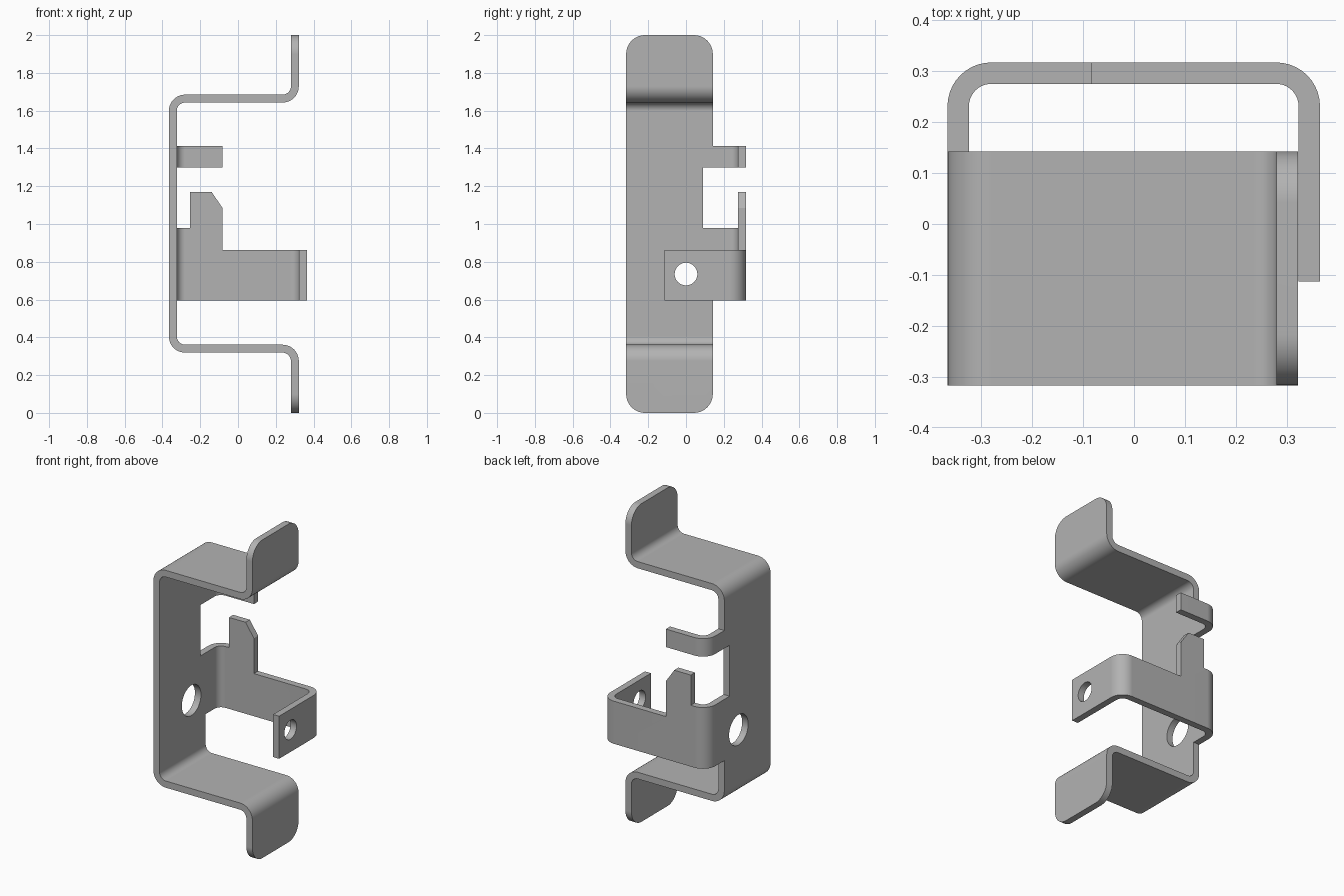
import bpy, bmesh, math
from mathutils import Vector

cube = bpy.data.objects.get("Cube")
if cube:
    bpy.data.objects.remove(cube, do_unlink=True)

T = 0.042        # sheet thickness
BEND = 0.065     # mean bend radius

steel = bpy.data.materials.new("grey steel")
steel.use_nodes = True
GREY = (0.45, 0.45, 0.45, 1)
steel.diffuse_color = GREY
steel.node_tree.nodes["Principled BSDF"].inputs["Base Color"].default_value = GREY


def corner(a, p, b, r, steps=10):
    """Round a right-angled corner p between neighbours a and b."""
    u, v = (a - p).normalized(), (b - p).normalized()
    c = p + (u + v) * r
    angles = [math.pi / 2 * i / steps for i in range(steps + 1)]
    return [c - (v * math.cos(t) + u * math.sin(t)) * r for t in angles]


def bent_sheet(path):
    """Outline of a folded sheet that follows a right-angled centre line."""
    pts = [Vector(p) for p in path]
    dirs = [(b - a).normalized() for a, b in zip(pts, pts[1:])]
    norms = [Vector((-d.y, d.x)) for d in dirs]
    sides = []
    for s in (T / 2, -T / 2):
        off = [pts[0] + norms[0] * s]
        off += [p + (m + n) * s for p, m, n in zip(pts[1:], norms, norms[1:])]
        off.append(pts[-1] + norms[-1] * s)
        line = [off[0]]
        for i in range(1, len(off) - 1):
            turn = dirs[i - 1].cross(dirs[i])
            line += corner(off[i - 1], off[i], off[i + 1], BEND - turn * s)
        sides.append(line + [off[-1]])
    return sides[0] + sides[1][::-1]


def prism(name, outline, axis, lo, hi):
    """Extrude a 2D outline along an axis."""
    place = {"x": lambda p, d: (d, p[0], p[1]),
             "y": lambda p, d: (p[0], d, p[1]),
             "z": lambda p, d: (p[0], p[1], d)}[axis]
    bm = bmesh.new()
    face = bm.faces.new([bm.verts.new(place(p, lo)) for p in outline])
    ext = bmesh.ops.extrude_face_region(bm, geom=[face])
    moved = [g for g in ext["geom"] if isinstance(g, bmesh.types.BMVert)]
    bmesh.ops.translate(bm, verts=moved, vec=Vector(place((0, 0), hi - lo)))
    bmesh.ops.recalc_face_normals(bm, faces=bm.faces)
    mesh = bpy.data.meshes.new(name)
    bm.to_mesh(mesh)
    bm.free()
    mesh.materials.append(steel)
    obj = bpy.data.objects.new(name, mesh)
    bpy.context.collection.objects.link(obj)
    return obj


def select(obj):
    bpy.ops.object.select_all(action="DESELECT")
    obj.select_set(True)
    bpy.context.view_layer.objects.active = obj


def cut(obj, tool, operation):
    mod = obj.modifiers.new("cut", "BOOLEAN")
    mod.operation, mod.solver, mod.object = operation, "EXACT", tool
    select(obj)
    bpy.ops.object.modifier_apply(modifier=mod.name)
    bpy.data.objects.remove(tool, do_unlink=True)


def drill(obj, radius, lo, hi, y=0.0, z=0.735):
    ring = [(y + radius * math.cos(a), z + radius * math.sin(a))
            for a in (math.tau * i / 48 for i in range(48))]
    cut(obj, prism("drill", ring, "x", lo, hi), "DIFFERENCE")


def finish(obj):
    select(obj)
    bpy.ops.object.shade_smooth_by_angle(angle=math.radians(30))
    obj.modifiers.new("flat faces", "WEIGHTED_NORMAL").keep_sharp = True


BACK, TAB, ARM = -0.345, 0.301, 0.296    # sheet centre lines
FRONT, EDGE, NOTCH = -0.317, 0.142, 0.09

# Strap: folded hat section with rounded tab ends and an edge notch
strap = prism("mounting_strap", bent_sheet([
    (TAB, 0), (TAB, 0.34), (BACK, 0.34),
    (BACK, 1.664), (TAB, 1.664), (TAB, 2)]), "y", FRONT - 0.05, EDGE + 0.05)
box = [Vector(p) for p in ((FRONT, 0), (EDGE, 0), (EDGE, 2), (FRONT, 2))]
ends = [corner(box[i - 1], box[i], box[(i + 1) % 4], 0.1) for i in range(4)]
notch = [(EDGE, 0.98), (NOTCH, 0.98), (NOTCH, 1.3), (EDGE, 1.3)]
cut(strap, prism("strap_blank", ends[0] + ends[1] + notch + ends[2] + ends[3],
                 "x", -0.5, 0.5), "INTERSECT")
drill(strap, 0.095, -0.5, 0)
finish(strap)

# Lower arm: wraps round the back to a drilled ear, with a chamfered finger
arm = prism("lower_arm", bent_sheet([
    (BACK, EDGE), (BACK, ARM), (0.344, ARM), (0.344, -0.113)]), "z", 0.5, 1.3)
finger = [(-0.5, 0.595), (0.5, 0.595), (0.5, 0.863), (-0.082, 0.863),
          (-0.082, 1.085), (-0.14, 1.17), (-0.255, 1.17), (-0.255, 0.98),
          (-0.5, 0.98)]
cut(arm, prism("arm_blank", finger, "y", -0.5, 0.5), "INTERSECT")
drill(arm, 0.06, 0.2, 0.5)
finish(arm)

# Upper arm: short hook
hook = prism("upper_hook", bent_sheet([
    (BACK, EDGE), (BACK, ARM), (-0.082, ARM)]), "z", 1.3, 1.413)
finish(hook)
